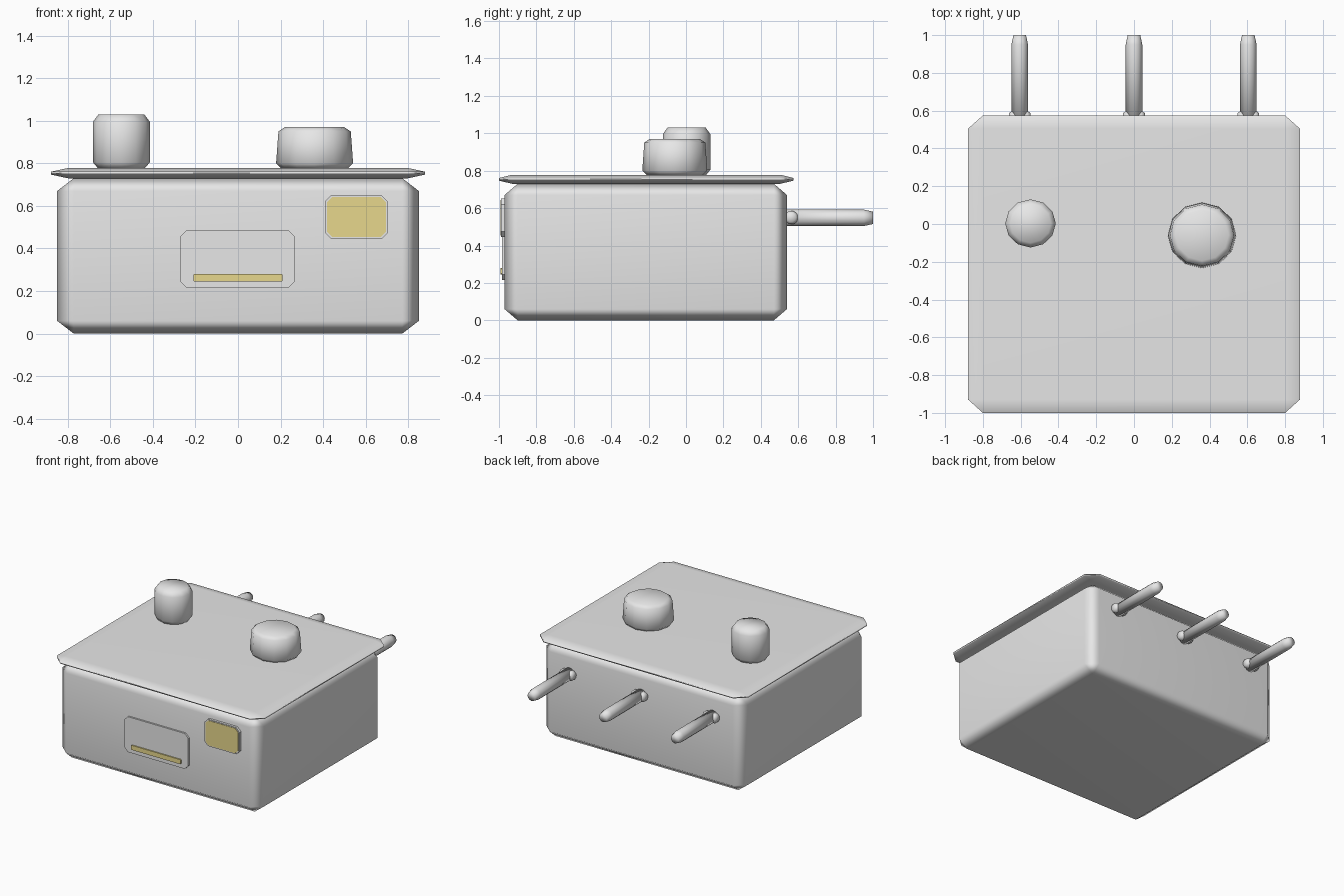
import bpy, bmesh, math
from itertools import product

if "Cube" in bpy.data.objects:
    bpy.data.objects.remove(bpy.data.objects["Cube"])


def material(name, rgb):
    m = bpy.data.materials.new(name)
    m.diffuse_color = (*rgb, 1)
    m.use_nodes = True
    m.node_tree.nodes["Principled BSDF"].inputs["Base Color"].default_value = m.diffuse_color
    return m


GREY = material("light grey", (0.8, 0.8, 0.8))
YELLOW = material("pale yellow", (0.82, 0.70, 0.27))


def hull(name, points, mat, smooth=True, weighted=False):
    """Convex solid around the given points, with flat regions merged to single faces."""
    bm = bmesh.new()
    for p in points:
        bm.verts.new(p)
    bmesh.ops.convex_hull(bm, input=bm.verts[:])
    bmesh.ops.dissolve_limit(bm, angle_limit=0.01, verts=bm.verts[:], edges=bm.edges[:])
    bmesh.ops.recalc_face_normals(bm, faces=bm.faces[:])
    for f in bm.faces:
        f.smooth = smooth
    me = bpy.data.meshes.new(name)
    bm.to_mesh(me)
    bm.free()
    me.materials.append(mat)
    ob = bpy.data.objects.new(name, me)
    bpy.context.collection.objects.link(ob)
    if weighted:
        ob.modifiers.new("weighted normals", 'WEIGHTED_NORMAL')
    return ob


def chamfer_box(name, lo, hi, cut, mat):
    """Box with every edge chamfered; cut is the chamfer size along each axis."""
    c = [(a + b) / 2 for a, b in zip(lo, hi)]
    h = [(b - a) / 2 for a, b in zip(lo, hi)]
    pts = []
    for s in product((-1, 1), repeat=3):
        for full in range(3):
            pts.append([c[i] + s[i] * (h[i] - (0 if i == full else cut[i])) for i in range(3)])
    return hull(name, pts, mat, weighted=True)


def plate(name, x0, x1, z0, z1, y_front, cut, mat, y_back=-0.96):
    """Upright plate on the front, with cut corners."""
    pts = []
    for y in (y_front, y_back):
        for x, dx in ((x0, cut), (x1, -cut)):
            for z, dz in ((z0, cut), (z1, -cut)):
                pts += [(x + dx, y, z), (x, y, z + dz)]
    return hull(name, pts, mat, smooth=False)


def turned(name, profile, loc, sides, mat, axis='z', squash=1.0):
    """Turned solid: profile holds (radius, distance along axis)."""
    pts = []
    for r, d in profile:
        for i in range(sides):
            a = math.tau * i / sides
            u, v = r * math.cos(a), r * squash * math.sin(a)
            off = {'x': (d, u, v), 'y': (u, d, v), 'z': (u, v, d)}[axis]
            pts.append([l + o for l, o in zip(loc, off)])
    return hull(name, pts, mat)


# Case and overhanging lid
chamfer_box("case", (-0.85, -0.97, 0), (0.85, 0.54, 0.73), (0.078, 0.07, 0.06), GREY)
chamfer_box("lid", (-0.878, -1.0, 0.73), (0.878, 0.575, 0.778), (0.078, 0.07, 0.017), GREY)

# Knobs on the lid
turned("tall_knob", [(0.108, 0), (0.134, 0.03), (0.134, 0.22), (0.108, 0.255)],
       (-0.548, 0.003, 0.775), 12, GREY, squash=0.95)
turned("wide_knob", [(0.155, 0), (0.181, 0.025), (0.17, 0.175), (0.14, 0.195)],
       (0.36, -0.06, 0.775), 12, GREY, squash=0.96)

# Front panels with yellow details
plate("slot_plate", -0.272, 0.268, 0.215, 0.485, -0.983, 0.03, GREY)
plate("slot_bar", -0.21, 0.21, 0.245, 0.28, -0.992, 0.005, YELLOW)
plate("display_frame", 0.408, 0.705, 0.445, 0.65, -0.988, 0.03, GREY)
plate("display", 0.418, 0.695, 0.453, 0.642, -0.991, 0.025, YELLOW)

# Rods on the back, each with a short cross collar
for side, x in (("left", -0.605), ("middle", 0.0), ("right", 0.605)):
    turned(side + "_rod", [(0.044, 0), (0.044, 0.42), (0.033, 0.47)],
           (x, 0.53, 0.548), 12, GREY, axis='y')
    turned(side + "_collar", [(0.024, -0.057), (0.037, -0.04), (0.037, 0.04), (0.024, 0.057)],
           (x, 0.563, 0.549), 10, GREY, axis='x')
